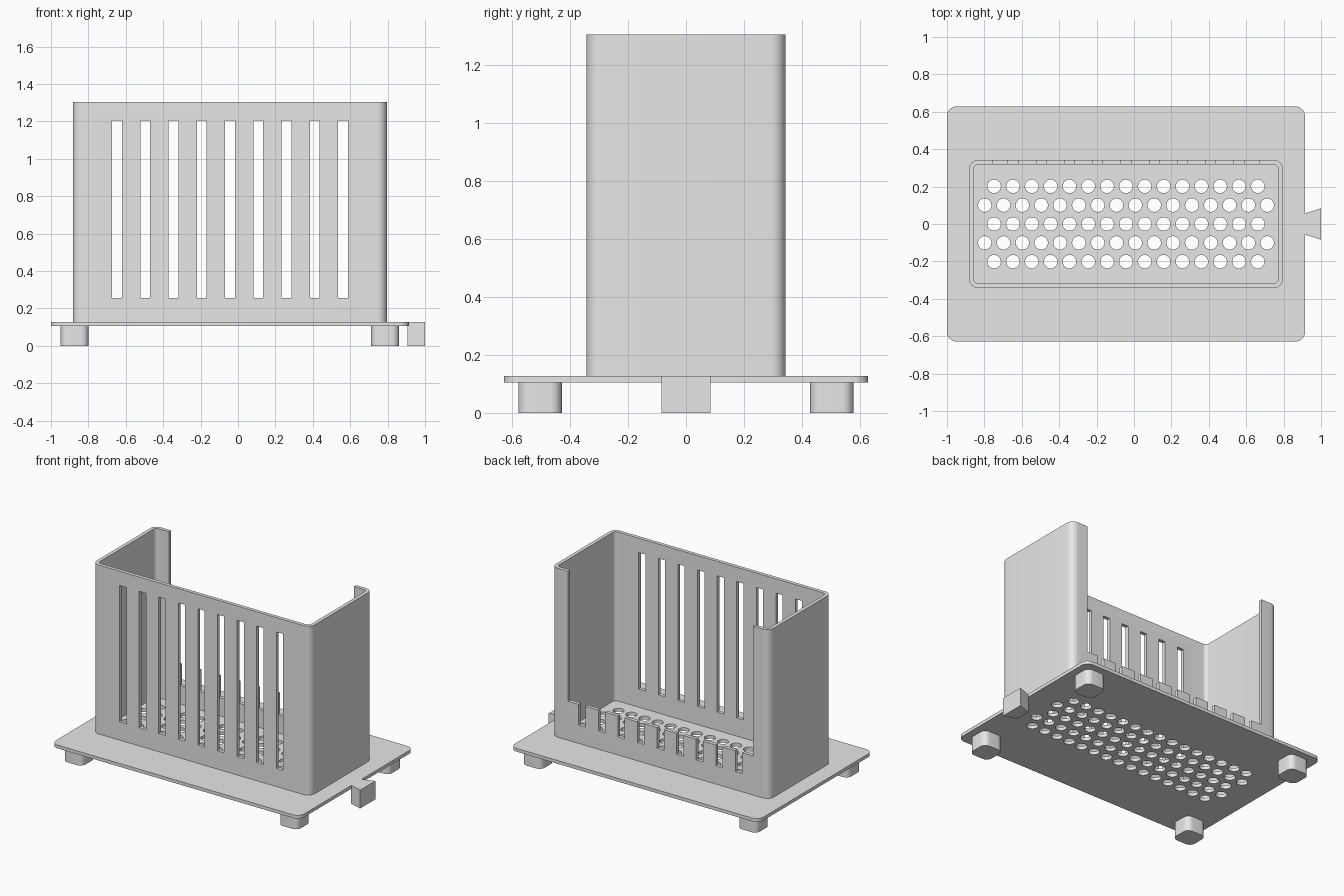
import bpy, bmesh, math

cube = bpy.data.objects.get("Cube")
if cube:
    bpy.data.objects.remove(cube, do_unlink=True)

grey = bpy.data.materials.new("light_grey")
grey.use_nodes = True
COLOUR = (0.8, 0.8, 0.8, 1)
grey.diffuse_color = COLOUR
grey.node_tree.nodes["Principled BSDF"].inputs["Base Color"].default_value = COLOUR

CX = -0.043           # centre of plate, feet and basket
FLOOR, TOP = 0.128, 1.305
PITCH = 0.151         # slot spacing


def rounded(cx, cy, w, d, r, seg=8):
    """Outline of a rectangle with rounded corners."""
    pts = []
    for k, (sx, sy) in enumerate([(1, 1), (-1, 1), (-1, -1), (1, -1)]):
        for i in range(seg + 1):
            a = math.pi / 2 * (k + i / seg)
            pts.append((cx + sx * (w / 2 - r) + r * math.cos(a),
                        cy + sy * (d / 2 - r) + r * math.sin(a)))
    return pts


def rect(x0, x1, y0, y1):
    return [(x0, y0), (x1, y0), (x1, y1), (x0, y1)]


def circle(cx, cy, r, n=24):
    return [(cx + r * math.cos(math.tau * i / n),
             cy + r * math.sin(math.tau * i / n)) for i in range(n)]


def prisms(name, items):
    """One object made of upright prisms, each (outline, z0, z1)."""
    bm = bmesh.new()
    for pts, z0, z1 in items:
        low = [bm.verts.new((x, y, z0)) for x, y in pts]
        high = [bm.verts.new((x, y, z1)) for x, y in pts]
        bm.faces.new(low[::-1])
        bm.faces.new(high)
        for i in range(len(pts)):
            j = (i + 1) % len(pts)
            bm.faces.new((low[i], low[j], high[j], high[i]))
    mesh = bpy.data.meshes.new(name)
    bm.to_mesh(mesh)
    bm.free()
    mesh.materials.append(grey)
    obj = bpy.data.objects.new(name, mesh)
    bpy.context.collection.objects.link(obj)
    return obj


def cut(obj, items):
    """Subtract prisms from an object and bake the result."""
    cutter = prisms("cutter", items)
    cutter.hide_render = True
    mod = obj.modifiers.new("cut", 'BOOLEAN')
    mod.operation, mod.solver, mod.object = 'DIFFERENCE', 'EXACT', cutter
    deps = bpy.context.evaluated_depsgraph_get()
    mesh = bpy.data.meshes.new_from_object(obj.evaluated_get(deps))
    obj.modifiers.clear()
    obj.data = mesh
    bpy.data.objects.remove(cutter, do_unlink=True)


parts = []

# Base plate with staggered drain holes
plate = prisms("base_plate", [(rounded(CX, 0, 1.914, 1.256, 0.05), 0.105, FLOOR)])
holes = []
for row in range(-2, 3):
    count = 16 if row % 2 else 15
    for i in range(count):
        x = CX + (i - (count - 1) / 2) * 0.1007
        holes.append((circle(x, row * 0.1007, 0.036), 0, 0.2))
cut(plate, holes)
parts.append(plate)

# Basket walls: hollow shell, slotted front, open back with a notched low rail
walls = prisms("basket_walls", [(rounded(CX, 0, 1.678, 0.686, 0.05), 0.12, TOP)])
cut(walls, [(rounded(CX, 0, 1.628, 0.636, 0.025), 0, 2)])
cut(walls, [(rect(CX - 0.7125, CX + 0.7125, 0.2, 0.5), 0.4, 2)])
slots = []
for i in range(-4, 5):
    x = CX + i * PITCH
    slots.append((rect(x - 0.026, x + 0.026, -0.5, 0.5), 0.255, 1.205))
cut(walls, slots)
parts.append(walls)

# Feet
for sx, side in ((-1, "right"), (1, "left")):
    for sy, end in ((-1, "front"), (1, "back")):
        outline = rounded(CX + sx * 0.83, sy * 0.503, 0.15, 0.15, 0.04)
        parts.append(prisms(f"{end}_{side}_foot", [(outline, 0, 0.107)]))

# Dovetail connector
dovetail = [(0.907, -0.054), (1, -0.084), (1, 0.084), (0.907, 0.054)]
parts.append(prisms("dovetail_connector", [(dovetail, 0, FLOOR)]))

# Smooth the rounded corners only
bpy.ops.object.select_all(action='DESELECT')
for obj in parts:
    obj.select_set(True)
bpy.context.view_layer.objects.active = parts[0]
bpy.ops.object.shade_smooth_by_angle(angle=math.radians(30))
